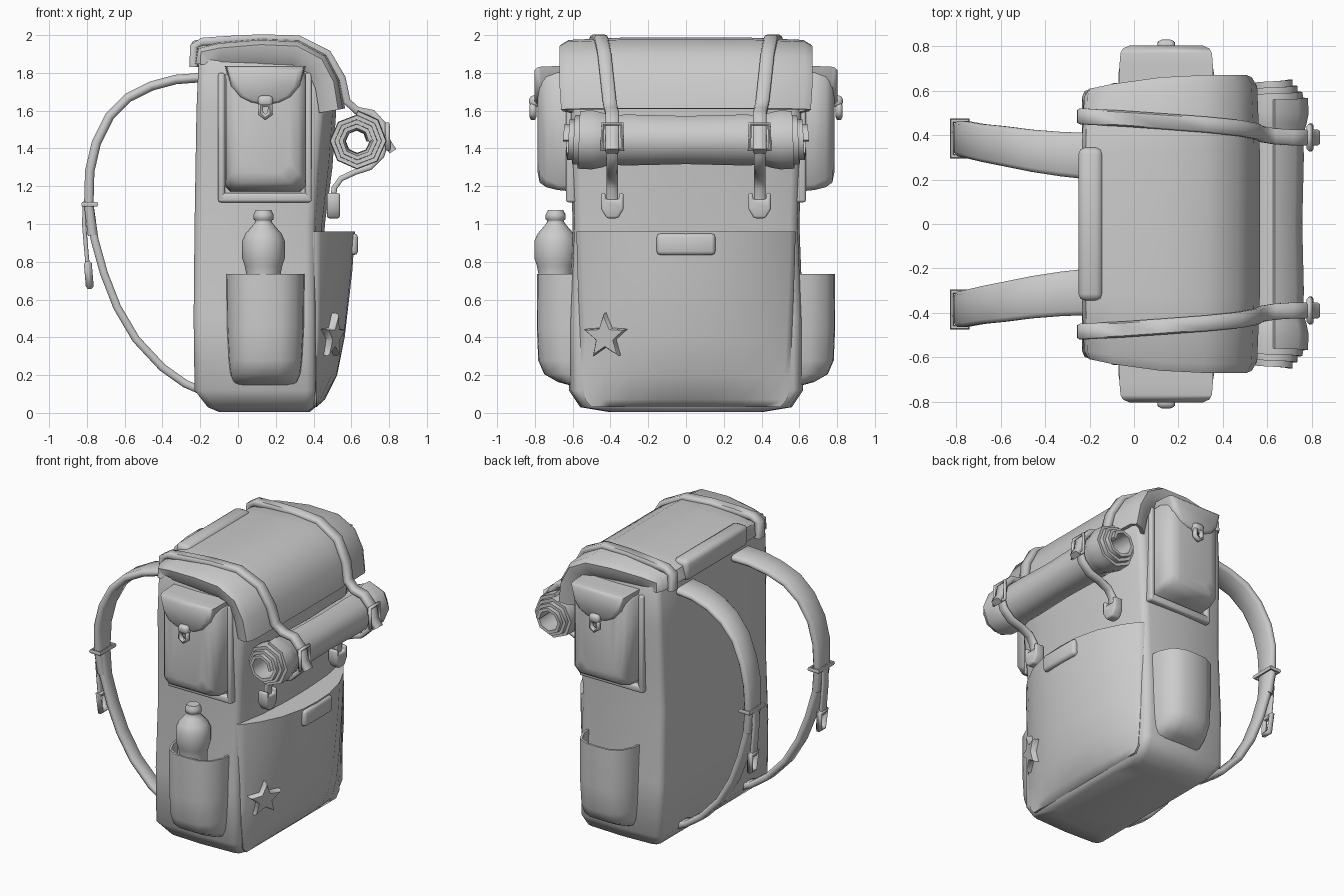
import bpy, bmesh, math
from mathutils import Vector

if "Cube" in bpy.data.objects:
    bpy.data.objects.remove(bpy.data.objects["Cube"])


def finish(name, bm, bevel=0.0, solid=0.0):
    bmesh.ops.recalc_face_normals(bm, faces=bm.faces)
    if bevel:
        bmesh.ops.bevel(bm, geom=[e for e in bm.edges if e.calc_face_angle(0) > 0.6],
                        offset=bevel, segments=2, profile=0.5, affect='EDGES')
    me = bpy.data.meshes.new(name)
    bm.to_mesh(me)
    bm.free()
    ob = bpy.data.objects.new(name, me)
    bpy.context.collection.objects.link(ob)
    if solid:
        m = ob.modifiers.new("thickness", 'SOLIDIFY')
        m.thickness, m.offset = solid, 0
    return ob


def loft(name, rings, closed=True, caps=True, **kw):
    """Skin a list of equal-length point rings."""
    bm = bmesh.new()
    vs = [[bm.verts.new(p) for p in r] for r in rings]
    n = len(rings[0])
    for a, b in zip(vs, vs[1:]):
        for i in range(n if closed else n - 1):
            j = (i + 1) % n
            bm.faces.new((a[i], a[j], b[j], b[i]))
    if caps and closed:
        bm.faces.new(vs[0])
        bm.faces.new(vs[-1])
    return finish(name, bm, **kw)


def box(name, x0, x1, y0, y1, z0, z1, bevel=0.015):
    q = [(x0, y0), (x1, y0), (x1, y1), (x0, y1)]
    return loft(name, [[(x, y, z) for x, y in q] for z in (z0, z1)], bevel=bevel)


def ribbon(name, path, w, t):
    """Strap along a path: width in y, thickness in the xz plane."""
    ps = [Vector(p) for p in path]
    ws = w if isinstance(w, list) else [w] * len(ps)
    rings = []
    for i, p in enumerate(ps):
        d = ps[min(i + 1, len(ps) - 1)] - ps[max(i - 1, 0)]
        nrm = Vector((-d.z, 0, d.x)).normalized()
        sec = [(-.8, -1), (.8, -1), (1, -.4), (1, .4), (.8, 1), (-.8, 1), (-1, .4), (-1, -.4)]
        rings.append([p + Vector((0, a * ws[i] / 2, 0)) + nrm * b * t / 2 for a, b in sec])
    return loft(name, rings)


def tube(name, pts, r):
    """Closed wire frame, such as a buckle ring."""
    cu = bpy.data.curves.new(name, 'CURVE')
    cu.dimensions, cu.bevel_depth, cu.bevel_resolution = '3D', r, 1
    sp = cu.splines.new('POLY')
    sp.points.add(len(pts) - 1)
    for q, p in zip(sp.points, pts):
        q.co = (*p, 1)
    sp.use_cyclic_u = True
    ob = bpy.data.objects.new(name, cu)
    bpy.context.collection.objects.link(ob)


# main bag
rings = []
for z, x0, xe, b, hy in [(.005, -.10, .36, .02, .40), (.03, -.16, .40, .01, .55), (.12, -.23, .41, .02, .61),
                         (.5, -.235, .41, .03, .61), (1.0, -.23, .41, .05, .59), (1.3, -.225, .43, .07, .6),
                         (1.6, -.22, .46, .06, .61), (1.84, -.21, .45, .05, .61), (1.93, -.19, .36, .04, .57)]:
    h = [(x0, hy * .5), (x0, hy - .04), (x0 + .012, hy - .012), (x0 + .04, hy), (.1, hy + .01), (xe - .05, hy),
         (xe - .015, hy - .01), (xe, hy - .04), (xe + b * .7, hy * .6), (xe + b, hy * .2)]
    rings.append([(x, y, z) for x, y in h] + [(x, -y, z) for x, y in reversed(h)])
loft("bag_body", rings)

# lid draped over the top
prof = [(-.225, 1.85, .6), (-.21, 1.93, .6), (-.1, 1.957, .62), (.12, 1.975, .65), (.32, 1.965, .66),
        (.46, 1.89, .66), (.53, 1.76, .66), (.555, 1.61, .65)]
rings = []
for i, (x, z, hy) in enumerate(prof):
    a, b = prof[max(i - 1, 0)], prof[min(i + 1, len(prof) - 1)]
    n = Vector((b[1] - a[1], 0, -(b[0] - a[0]))).normalized()
    sec = [(.93, .12), (.985, .07), (1, .03), (.95, .012), (.5, 0), (0, 0)]
    sec = [(-f, o) for f, o in sec] + [(f, o) for f, o in sec[-2::-1]]
    rings.append([Vector((x, f * hy, z)) + n * o for f, o in sec])
loft("lid", rings, closed=False, solid=.024)

# front pocket, bulging toward +x
fr = [-1, -.95, -.8, -.55, -.25, 0, .25, .55, .8, .95, 1]
loft("front_pocket", [[(.37, -hy, z)] + [(.415 + (xc - .415) * (1 - abs(f) ** 2.4), f * hy, z) for f in fr]
                      + [(.37, hy, z)]
                      for z, hy, xc in [(.03, .5, .415), (.07, .535, .46), (.2, .55, .525), (.4, .56, .565),
                                        (.75, .575, .605), (.96, .58, .62)]])
box("pocket_tab", .58, .635, -.155, .155, .835, .95, .02)

# star patch
star = [((.125 if i % 2 == 0 else .055) * math.sin(i * math.pi / 5),
         (.125 if i % 2 == 0 else .055) * math.cos(i * math.pi / 5)) for i in range(10)]
ob = loft("star_patch", [[(x, y * k, z * k) for y, z in star] for x, k in ((-.025, 1), (.022, 1), (.032, .9))])
ob.location, ob.rotation_euler = (.492, -.42, .405), (0, .12, -.4)

# bedroll: spiral sheet, pinched where the straps hold it
rings, N = [], 27
for i in range(N):
    a = i * math.pi / 4
    k = i / (N - 1)
    r, L = .075 + .077 * k, .65 - .09 * k
    row = [(L, .97), (.5, 1), (.45, .93), (.41, .84), (.36, .84), (.3, .85), (0, .8)]
    row = [(-y, s) for y, s in row] + row[-2::-1]
    rings.append([(.63 + r * s * math.cos(a), y, 1.44 + r * s * math.sin(a)) for y, s in row])
loft("bedroll", rings, closed=False, solid=.022)

# grab handle at the upper back edge
box("grab_handle", -.25, -.14, -.345, .345, 1.83, 1.975, .03)

# water bottle (-y side only)
bp = [(.05, .24), (.085, .27), (.09, .6), (.092, .74), (.1, .78), (.113, .82), (.113, .91), (.095, .95),
      (.06, .99), (.045, 1.01), (.045, 1.02), (.053, 1.025), (.053, 1.05), (.04, 1.075)]
loft("bottle", [[(.135 + r * math.cos(a * math.pi / 8), -.69 + r * math.sin(a * math.pi / 8), z)
                 for a in range(16)] for r, z in bp])

for s, side in ((-1, "left"), (1, "right")):
    # upper side pocket with flap, piping and clip
    rings = []
    for y, x0, x1, z0, z1, c in [(.58, -.07, .36, 1.17, 1.82, .03), (.68, -.07, .36, 1.18, 1.82, .03),
                                 (.74, -.06, .35, 1.195, 1.81, .04), (.775, -.03, .32, 1.22, 1.79, .05),
                                 (.785, .02, .27, 1.27, 1.76, .05)]:
        q = [(x0 + c, z0), (x1 - c, z0), (x1, z0 + c), (x1, z1 - c), (x1 - c, z1), (x0 + c, z1),
             (x0, z1 - c), (x0, z0 + c)]
        rings.append([(x, s * y, z) for x, z in q])
    loft("side_pocket_" + side, rings)
    fp = [(0, 1.625), (.08, 1.64), (.14, 1.67), (.185, 1.73), (.21, 1.835)]
    fp = fp + [(-x, z) for x, z in fp[:0:-1]]
    loft("pocket_flap_" + side, [[(.145 + x * k, s * y, 1.72 + (z - 1.72) * k) for x, z in fp]
                                 for y, k in ((.6, 1.02), (.72, 1.0), (.77, .98), (.79, .93), (.803, .8))])
    y0, y1 = sorted((s * .58, s * .635))
    box("piping_back_" + side, -.105, -.07, y0, y1, 1.12, 1.8, .012)
    box("piping_front_" + side, .355, .39, y0, y1, 1.12, 1.8, .012)
    box("piping_bottom_" + side, -.105, .39, y0, y1, 1.115, 1.165, .012)
    y0, y1 = sorted((s * .77, s * .83))
    box("clip_top_" + side, .105, .185, y0, y1, 1.62, 1.68, .02)
    tube("clip_ring_" + side, [(.12, s * .81, 1.63), (.12, s * .81, 1.585), (.145, s * .81, 1.565),
                               (.17, s * .81, 1.585), (.17, s * .81, 1.63)], .018)

    # lower side pocket, open at the top
    sec = [(-1, 0), (-.97, .35), (-.78, .78), (-.42, .98), (0, 1), (.42, .98), (.78, .78), (.97, .35), (1, 0)]
    loft("bottle_pocket_" + side, [[(.145 + f * w, s * (.595 + d * g), z) for f, g in sec]
                                   for z, w, d in [(.15, .14, .005), (.17, .165, .08), (.21, .18, .15),
                                                   (.28, .188, .18), (.45, .197, .187), (.735, .2, .185)]],
         closed=False, solid=.015)

    # lid strap over the roll, and lower strap with its buckle
    top = [(-.235, .485, 1.83), (-.235, .485, 1.94), (-.19, .482, 1.965), (-.05, .475, 1.975), (.12, .463, 1.983),
           (.32, .448, 1.978), (.475, .432, 1.9), (.55, .418, 1.77), (.575, .405, 1.65), (.63, .395, 1.6),
           (.71, .39, 1.585), (.77, .39, 1.52), (.785, .39, 1.44), (.82, .39, 1.385)]
    ribbon("lid_strap_" + side, [(x, s * y, z) for x, y, z in top], .072, .042)
    low = [(.785, 1.44), (.76, 1.36), (.7, 1.3), (.62, 1.275), (.545, 1.24), (.51, 1.19), (.5, 1.1)]
    ribbon("lower_strap_" + side, [(x, s * .39, z) for x, z in low], .06, .03)
    tube("roll_buckle_" + side, [(.795, s * .39 - .055, 1.395), (.795, s * .39 + .055, 1.395),
                                 (.79, s * .39 + .05, 1.53), (.79, s * .39 - .05, 1.53)], .013)
    bk = [(-.06, 1.165), (-.035, 1.165), (-.035, 1.13), (.035, 1.13), (.035, 1.165),
          (.06, 1.165), (.06, 1.08), (.03, 1.03), (-.03, 1.03), (-.06, 1.08)]
    loft("front_buckle_" + side, [[(x, s * .39 + y, z) for y, z in bk] for x in (.47, .54)], bevel=.012)

    # shoulder strap: wide pad above, narrow webbing below
    sh = [(-.2, .305, 1.775), (-.33, .315, 1.765), (-.46, .33, 1.73), (-.58, .35, 1.67), (-.68, .365, 1.57),
          (-.75, .38, 1.43), (-.785, .385, 1.28), (-.79, .385, 1.1), (-.77, .385, .94)]
    ribbon("shoulder_pad_" + side, [(x, s * y, z) for x, y, z in sh],
           [.21, .2, .19, .18, .17, .165, .16, .14, .11], .05)
    web = [(-.785, .385, 1.1), (-.76, .385, .92), (-.71, .38, .74), (-.64, .375, .56), (-.54, .37, .39),
           (-.4, .365, .24), (-.28, .36, .155), (-.2, .36, .12)]
    ribbon("shoulder_web_" + side, [(x, s * y, z) for x, y, z in web], .1, .042)
    ribbon("strap_tail_" + side, [(x, s * .385, z) for x, z in
                                  [(-.81, 1.12), (-.815, 1.0), (-.805, .88), (-.795, .77)]], .065, .022)
    tube("tail_buckle_" + side, [(-.795, s * .385 - .035, .79), (-.795, s * .385 + .035, .79),
                                 (-.785, s * .385 + .025, .67), (-.785, s * .385 - .025, .67)], .021)
    tube("strap_ring_" + side, [(-.82, s * .385 - .08, 1.105), (-.82, s * .385 + .08, 1.105),
                                (-.75, s * .385 + .08, 1.105), (-.75, s * .385 - .08, 1.105)], .014)

# bake modifiers and curves, then smooth while keeping sharp edges
bpy.ops.object.select_all(action='SELECT')
bpy.context.view_layer.objects.active = bpy.data.objects["bag_body"]
bpy.ops.object.convert(target='MESH')
bpy.ops.object.shade_smooth_by_angle(angle=math.radians(60))
